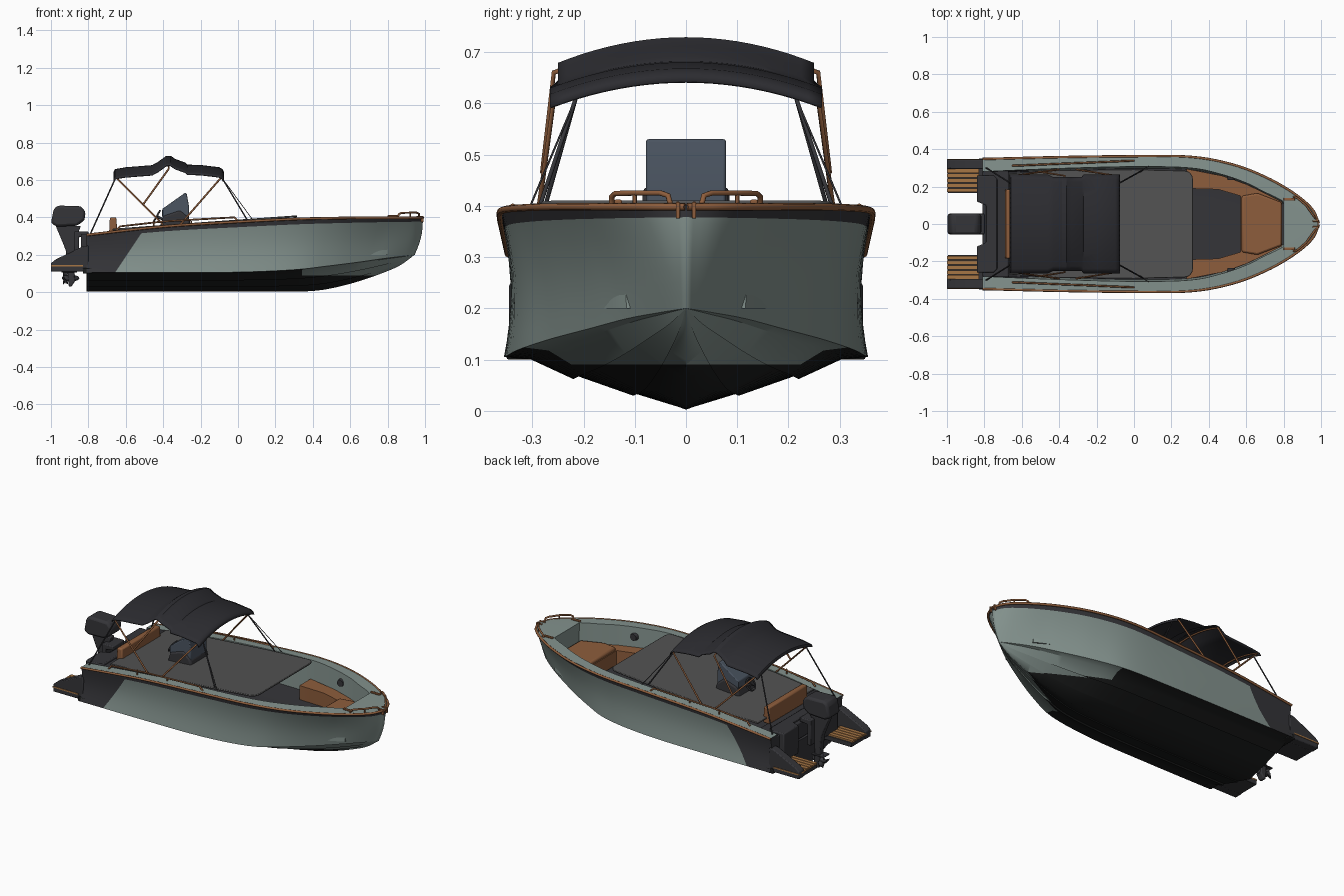
import bpy, bmesh, math
from mathutils import Vector, Matrix

if "Cube" in bpy.data.objects:
    bpy.data.objects.remove(bpy.data.objects["Cube"])

def mat(name, *c):
    m = bpy.data.materials.new(name)
    m.diffuse_color = (*c, 1)
    m.use_nodes = True
    m.node_tree.nodes["Principled BSDF"].inputs["Base Color"].default_value = m.diffuse_color
    return m

GREEN = mat("sage", .23, .29, .27)
DARK = mat("charcoal", .035, .035, .04)
BLACK = mat("bottom_paint", .012, .013, .013)
BROWN = mat("tan", .27, .11, .045)
TEAK = mat("teak", .38, .18, .06)
GREY = mat("cover_grey", .085, .085, .085)
GLASS = mat("tinted_glass", .07, .09, .12)
CANVAS = mat("canvas", .025, .025, .03)

def finish(name, bm, mats, bevel=0, mirror=False, solid=0):
    bmesh.ops.recalc_face_normals(bm, faces=bm.faces)
    me = bpy.data.meshes.new(name)
    bm.to_mesh(me)
    bm.free()
    ob = bpy.data.objects.new(name, me)
    bpy.context.collection.objects.link(ob)
    for m in mats:
        me.materials.append(m)
    bpy.ops.object.select_all(action='DESELECT')
    ob.select_set(True)
    bpy.context.view_layer.objects.active = ob
    bpy.ops.object.shade_smooth_by_angle(angle=math.radians(32))
    if solid:
        s = ob.modifiers.new("thickness", 'SOLIDIFY')
        s.thickness = solid
    if bevel:
        b = ob.modifiers.new("bevel", 'BEVEL')
        b.width, b.segments = bevel, 2
    if mirror:
        m = ob.modifiers.new("mirror", 'MIRROR')
        m.use_axis = (False, True, False)
        m.merge_threshold = .0005
    return ob

def prism(name, pts, axis, a, b, m, bevel=0, mirror=False, slope=None):
    """Extrude a 2D outline along an axis; slope optionally shears z with x."""
    put = {'x': lambda p, d: (d, p[0], p[1]), 'y': lambda p, d: (p[0], d, p[1]),
           'z': lambda p, d: (p[0], p[1], d + (slope * p[0] if slope else 0))}[axis]
    bm = bmesh.new()
    lo, hi = [[bm.verts.new(put(p, d)) for p in pts] for d in (a, b)]
    bm.faces.new(lo)
    bm.faces.new(hi)
    for i in range(len(pts)):
        j = (i + 1) % len(pts)
        bm.faces.new((lo[i], lo[j], hi[j], hi[i]))
    return finish(name, bm, [m], bevel, mirror)

def box(name, x0, x1, y0, y1, z0, z1, m, bevel=0, mirror=False):
    return prism(name, [(x0, y0), (x1, y0), (x1, y1), (x0, y1)], 'z', z0, z1, m, bevel, mirror)

def tube(name, pts, r, m, sides=True):
    cu = bpy.data.curves.new(name, 'CURVE')
    cu.dimensions, cu.bevel_depth, cu.bevel_resolution, cu.use_fill_caps = '3D', r, 2, True
    for s in ((1, -1) if sides else (1,)):
        sp = cu.splines.new('POLY')
        sp.points.add(len(pts) - 1)
        for q, p in zip(sp.points, pts):
            q.co = (p[0], p[1] * s, p[2], 1)
    cu.materials.append(m)
    ob = bpy.data.objects.new(name, cu)
    bpy.context.collection.objects.link(ob)
    return ob

def spline(pts, n=5):
    """Catmull-Rom through control points."""
    P = [Vector(p) for p in pts]
    P = [2 * P[0] - P[1]] + P + [2 * P[-1] - P[-2]]
    out = []
    for i in range(1, len(P) - 2):
        a, b, c, d = P[i - 1:i + 3]
        for k in range(n):
            t = k / n
            out.append(.5 * (2 * b + (c - a) * t + (2 * a - 5 * b + 4 * c - d) * t * t
                             + (3 * b - a - 3 * c + d) * t ** 3))
    return out + [P[-2]]

def grid(bm, cols):
    V = [[bm.verts.new(p) for p in c] for c in cols]
    return V, [[bm.faces.new((A[j], A[j + 1], B[j + 1], B[j])) for j in range(len(A) - 1)]
               for A, B in zip(V, V[1:])]

# hull: keel, chine, sheer and coaming lines lofted together, half then mirrored
keel = spline([(-.81, 0, .003), (-.4, 0, .003), (0, 0, .003), (.3, 0, .003), (.45, 0, .012),
               (.6, 0, .045), (.74, 0, .09), (.86, 0, .14), (.945, 0, .2)])
chine = spline([(-.81, .355, .105), (-.4, .355, .105), (0, .35, .107), (.3, .325, .12), (.48, .265, .14),
                (.64, .19, .16), (.78, .115, .18), (.88, .05, .192), (.945, 0, .2)])
sheer = spline([(-.81, .345, .31), (-.4, .355, .355), (0, .36, .38), (.3, .357, .395), (.52, .318, .4),
                (.7, .25, .402), (.85, .165, .402), (.95, .08, .402), (.988, 0, .402)])
inner = spline([(-.81, .28, .31), (-.4, .297, .357), (0, .307, .383), (.3, .3, .398), (.47, .265, .402),
                (.6, .22, .404), (.69, .175, .404), (.76, .142, .404), (.8, .12, .404)])
for line in (keel, chine, sheer):
    line.append(line[-1])
inner.append(Vector((.8, 0, .404)))
BOT = [(0, 0), (.28, .3), (.29, .26), (.6, .64), (.62, .58), (.85, .95), (1, 1)]
TOP = [.12, .25, .4, .55, .7, .82, .88, 1]
cols = []
for k, c, s, i in zip(keel, chine, sheer, inner):
    col = []
    for fy, fz in BOT:
        p = k.lerp(c, fy)
        p.z = k.z + (c.z - k.z) * fz
        col.append(p)
    for t in TOP:
        p = c.lerp(s, t)
        w = math.sin(math.pi * t)
        p.y -= .014 * w * min(1, s.y / .2)
        p.x += .014 * w * max(0, (s.x - .8) / .19)
        col.append(p)
    col += [i, Vector((i.x, i.y * .97, .2)), Vector((i.x, 0, .19))]
    cols.append(col)
bm = bmesh.new()
V, F = grid(bm, cols)
nb, nt = len(BOT) - 1, len(TOP)
for fc in F:
    for j, f in enumerate(fc):
        f.material_index = 2 if j < nb else 0 if j < nb + nt - 1 else 1 if j < nb + nt else 3
        if j == nb + nt + 2 or (j == nb + nt + 1 and f.calc_center_median().x < -.6):
            f.material_index = 1
bm.faces.new(V[0]).material_index = 1
bmesh.ops.remove_doubles(bm, verts=bm.verts, dist=.0002)
slant = Vector((-.18, 0, .12)).normalized()
for co, no in (((0, 0, .09), (0, 0, 1)), ((-.64, 0, .13), slant)):
    bmesh.ops.bisect_plane(bm, geom=bm.verts[:] + bm.edges[:] + bm.faces[:], plane_co=co, plane_no=no)
for f in bm.faces:
    c = f.calc_center_median()
    if f.material_index == 2 and c.z > .09 and c.x > .35:
        f.material_index = 0
    elif f.material_index == 0 and (c - Vector((-.64, 0, .13))).dot(slant) > 0 and c.x < -.4:
        f.material_index = 1
finish("hull", bm, [GREEN, DARK, BLACK, GREEN], mirror=True)

# rub rail, side hand rails, bow rails and cleats
tube("rub_rail", [p + Vector((0, .002, -.004)) for p in sheer[:-1]], .007, BROWN)
tube("side_rail", [(-.65, .312, .33), (-.63, .312, .352), (-.4, .322, .378), (-.2, .33, .39), (-.02, .338, .4), (0, .338, .38)], .005, BROWN)
for k, x in enumerate((-.45, -.25)):
    tube("rail_post_%d" % k, [(x, .323, .35), (x, .323, .38)], .004, BROWN)
tube("bow_rail", [(.855, .145, .4), (.86, .145, .418), (.875, .138, .424), (.92, .1, .425), (.955, .05, .425), (.967, .035, .42), (.97, .03, .4)], .0055, BROWN)
tube("bow_rail_post", [(.92, .1, .4), (.92, .1, .425)], .004, BROWN)
box("bow_cleat", .8, .86, .125, .14, .403, .412, BROWN, .003, True)
box("stem_plate", .955, .993, .012, .02, .375, .408, BROWN, .002, True)

# bow seating
prism("bow_side_cushion", [(.28, .295), (.28, .19), (.45, .185), (.57, .15), (.57, 0), (.79, 0), (.79, .12),
      (.69, .17), (.6, .213), (.47, .258)], 'z', .2, .285, BROWN, 0, True)
prism("bow_centre_cushion", [(.575, -.15), (.66, -.165), (.79, -.115), (.79, .115), (.66, .165), (.575, .15)],
      'z', .27, .305, BROWN, .01)
bm = bmesh.new()
bmesh.ops.create_cone(bm, cap_ends=True, segments=20, radius1=.024, radius2=.02, depth=.02,
                      matrix=Matrix.Translation((.52, .245, .345)) @ Matrix.Rotation(math.radians(90), 4, 'X'))
finish("speaker", bm, [DARK], 0, True)

# cockpit cover, sloping with the sheer
corner = [(.27 + .045 * math.sin(a), .24 + .045 * math.cos(a)) for a in [math.pi / 8 * k for k in range(5)]]
half = [(-.67, .27), (-.4, .288), (0, .292)] + corner
prism("cockpit_cover", half + [(x, -y) for x, y in reversed(half)], 'z', .378, .388, GREY, .003, slope=.072)

# aft bench backrest and motor well
prism("bench_back", [(-.66, .3), (-.645, .3), (-.65, .4), (-.685, .4), (-.69, .3)], 'y', -.185, .185, BROWN, .008)
box("aft_deck", -.81, -.67, -.285, .285, .2, .3, DARK, .006)
prism("motor_well", [(-.84, -.26), (-.75, -.26), (-.73, -.24), (-.73, .24), (-.75, .26), (-.84, .26), (-.84, .12),
                     (-.79, .1), (-.79, -.1), (-.84, -.12)], 'z', .14, .312, DARK, .006)

# console, windscreen, steering wheel
prism("console", [(-.42, .34), (-.25, .34), (-.262, .4), (-.31, .44), (-.4, .41)], 'y', -.085, .085, DARK, .012)
prism("windscreen", [(-.405, .4), (-.262, .39), (-.262, .46), (-.275, .53), (-.285, .53), (-.405, .445)],
      'y', -.078, .078, GLASS, .012)
wheel = Matrix.Translation((-.435, 0, .405)) @ Matrix.Rotation(math.radians(-60), 4, 'Y')
ring = [wheel @ Vector((.035 * math.cos(a), .035 * math.sin(a), 0)) for a in [math.tau * k / 20 for k in range(21)]]
tube("steering_wheel", ring, .005, DARK, False)
for k in range(3):
    tube("wheel_spoke_%d" % k, [wheel @ Vector((0, 0, 0)), ring[[0, 7, 13][k]]], .003, DARK, False)
tube("wheel_column", [(-.435, 0, .405), (-.38, 0, .38)], .007, DARK, False)

# canopy
prof = [(-.665, .645), (-.657, .658), (-.6, .668), (-.46, .679), (-.43, .695), (-.385, .728), (-.36, .729),
        (-.335, .712), (-.28, .692), (-.27, .682), (-.2, .68), (-.1, .668), (-.083, .658), (-.075, .643)]
bm = bmesh.new()
grid(bm, [[(x, y * (.265 - .015 * (z > .69)), z - .05 * abs(y) ** 2) for y in [k / 10 for k in range(-10, 11)]]
          for x, z in prof])
finish("canopy", bm, [CANVAS], solid=.006)

# canopy frame
def hoop(name, foot, x, z, m=BROWN, r=.005):
    h = [foot] + [(x, .258 * f, z - .05 * f * f) for f in (1, .8, .6, .4, .2, 0)]
    tube(name, h + [(a, -b, c) for a, b, c in reversed(h[:-1])], r, m, False)

hoop("aft_hoop", (-.4, .292, .36), -.645, .655)
hoop("fore_hoop", (-.31, .292, .36), -.095, .657)
hoop("mid_hoop", (-.51, .28, .465), -.37, .71)
tube("aft_strut", [(-.655, .215, .61), (-.79, .3, .31)], .004, DARK)
tube("fore_strut", [(-.085, .215, .61), (.05, .29, .385)], .004, DARK)
tube("fore_strap", [(-.085, .215, .61), (.08, .31, .385)], .002, DARK)

# swim platforms with teak slats and outer wings
prism("platform_wing", [(-1, .11), (-.8, .11), (-.8, .25), (-.83, .245), (-.975, .175), (-1, .155)],
      'y', .295, .345, DARK, .005, True)
box("platform_base", -.995, -.8, .165, .3, .11, .138, DARK, .003, True)
for k in range(5):
    y = .17 + k * .026
    box("platform_slat_%d" % k, -1, -.83, y, y + .021, .136, .148, TEAK, 0, True)
box("platform_trim", -1, -.83, .29, .348, .136, .144, TEAK, 0, True)
box("chine_fin", -.83, -.78, .2, .35, .1, .13, BLACK, .004, True)

# outboard motor
prism("motor_cowl", [(-1, .37), (-.985, .445), (-.965, .463), (-.84, .46), (-.815, .43), (-.82, .385),
                     (-.86, .355), (-.97, .35)], 'y', -.055, .055, DARK, .014)
prism("motor_leg", [(-.975, .355), (-.84, .355), (-.868, .28), (-.875, .12), (-.87, .06), (-.89, .03),
                    (-.905, .03), (-.91, .1), (-.92, .22), (-.935, .26)], 'y', -.02, .02, DARK, .006)
prism("motor_bracket", [(-.875, .17), (-.875, .325), (-.8, .325), (-.8, .3), (-.85, .295), (-.85, .17)],
      'y', -.055, .055, DARK, .005)
box("vent_plate", -.945, -.86, -.03, .03, .105, .112, DARK, .003)
bm = bmesh.new()
bmesh.ops.create_uvsphere(bm, u_segments=16, v_segments=10, radius=.018,
                          matrix=Matrix.Translation((-.895, 0, .075)) @ Matrix.Diagonal((2.6, 1, 1, 1)))
finish("gearcase", bm, [DARK])
bm = bmesh.new()
for k in range(3):
    R = Matrix.Translation((-.925, 0, .075)) @ Matrix.Rotation(math.tau * k / 3, 4, 'X')
    bm.faces.new([bm.verts.new(R @ Vector(p)) for p in
                  [(.008, -.006, .008), (.014, -.02, .028), (.004, -.008, .041), (-.012, .016, .036), (-.01, .008, .01)]])
finish("propeller", bm, [DARK], solid=.004)
